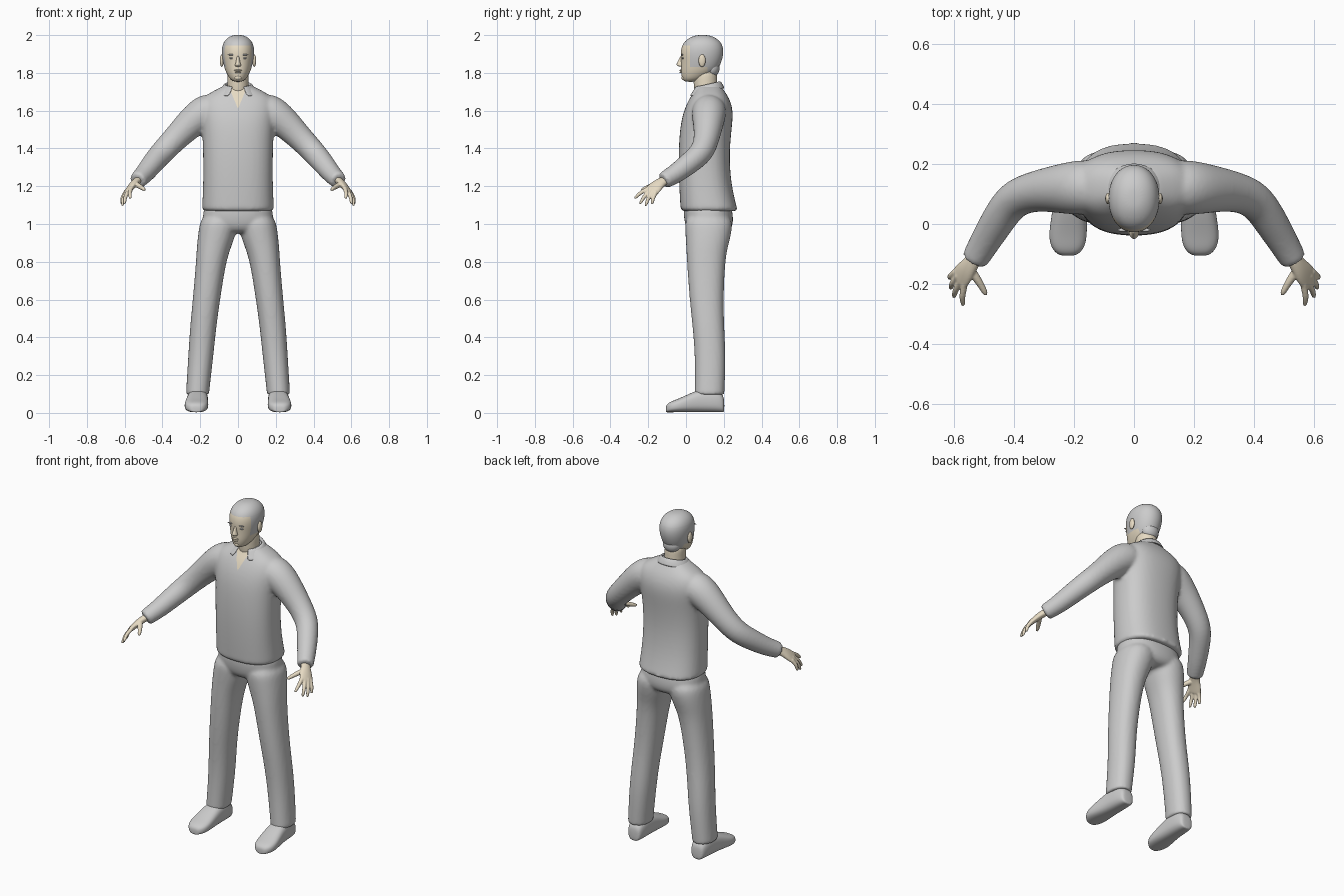
import bpy, bmesh, math
from mathutils import Vector

cube = bpy.data.objects.get("Cube")
if cube:
    bpy.data.objects.remove(cube)


def material(name, rgb):
    m = bpy.data.materials.new(name)
    m.use_nodes = True
    m.diffuse_color = (*rgb, 1)
    m.node_tree.nodes["Principled BSDF"].inputs["Base Color"].default_value = (*rgb, 1)
    return m


GREY = material("cloth_grey", (0.60, 0.60, 0.60))
SKIN = material("warm_skin", (0.80, 0.71, 0.55))


def loft(bm, rings, power=1.0, sides=20):
    """Closed skin through rings of (centre, half axis u, half axis v)."""
    loops = []
    for c, u, v in rings:
        loop = []
        for i in range(sides):
            a = math.tau * i / sides
            ca, sa = math.cos(a), math.sin(a)
            p = c + u * math.copysign(abs(ca) ** power, ca) + v * math.copysign(abs(sa) ** power, sa)
            loop.append(bm.verts.new(p))
        loops.append(loop)
    for a, b in zip(loops, loops[1:]):
        for i in range(sides):
            j = (i + 1) % sides
            bm.faces.new((a[i], a[j], b[j], b[i]))
    bm.faces.new(loops[0])
    bm.faces.new(loops[-1])


def stack(bm, rows, side=1, power=1.0):
    """Horizontal rings given as (z, front y, back y, half width, centre x)."""
    loft(bm, [(Vector((side * cx, (f + b) / 2, z)), Vector((w, 0, 0)), Vector((0, (b - f) / 2, 0)))
              for z, f, b, w, cx in rows], power)


def tube(bm, pts, side=1, sides=12):
    """Round tube through (x, y, z, radius)."""
    ps = [Vector((side * x, y, z)) for x, y, z, r in pts]
    rings = []
    for i, p in enumerate(ps):
        t = (ps[min(i + 1, len(ps) - 1)] - ps[max(i - 1, 0)]).normalized()
        u = t.cross(Vector((0, 0, 1))).normalized()
        rings.append((p, u * pts[i][3], u.cross(t) * pts[i][3]))
    loft(bm, rings, sides=sides)


def finish(name, bm, mat, voxel=0, smooth=0, subdiv=2, solid=0):
    """Turn the bmesh into an object and bake its modifiers."""
    bmesh.ops.recalc_face_normals(bm, faces=bm.faces)
    me = bpy.data.meshes.new(name)
    bm.to_mesh(me)
    bm.free()
    me.materials.append(mat)
    ob = bpy.data.objects.new(name, me)
    bpy.context.collection.objects.link(ob)
    if solid:
        ob.modifiers.new("thickness", "SOLIDIFY").thickness = solid
    sub = ob.modifiers.new("round", "SUBSURF")
    sub.levels = sub.render_levels = subdiv
    if voxel:
        rm = ob.modifiers.new("fuse", "REMESH")
        rm.mode, rm.voxel_size = "VOXEL", voxel
        sm = ob.modifiers.new("relax", "SMOOTH")
        sm.iterations, sm.factor = smooth, 0.5
    bpy.context.view_layer.update()
    baked = bpy.data.meshes.new_from_object(ob.evaluated_get(bpy.context.evaluated_depsgraph_get()))
    ob.modifiers.clear()
    ob.data = baked
    for p in baked.polygons:
        p.use_smooth = True
    return ob


def paint(ob, mat, rule, cuts):
    """Cut along planes, then give the second material to faces obeying the rule."""
    ob.data.materials.append(mat)
    bm = bmesh.new()
    bm.from_mesh(ob.data)
    for co, no in cuts:
        bmesh.ops.bisect_plane(bm, geom=bm.verts[:] + bm.edges[:] + bm.faces[:], dist=1e-5,
                               plane_co=co, plane_no=no)
    for f in bm.faces:
        f.material_index = 1 if rule(f.calc_center_median()) else 0
        f.smooth = True
    bm.to_mesh(ob.data)
    bm.free()


def blob(name, mat, loc, size):
    bm = bmesh.new()
    bmesh.ops.create_uvsphere(bm, u_segments=12, v_segments=8, radius=1)
    for v in bm.verts:
        v.co = Vector(loc) + Vector(v.co[i] * size[i] for i in range(3))
    return finish(name, bm, mat, subdiv=1)


# Shirt: body and sleeves fused, with an open neck
bm = bmesh.new()
stack(bm, [(1.065, -.03, .278, .192, 0), (1.075, -.03, .274, .193, 0), (1.2, -.038, .242, .186, 0),
           (1.35, -.042, .23, .186, 0), (1.48, -.036, .24, .19, 0), (1.56, -.024, .25, .2, 0),
           (1.62, -.005, .247, .205, 0), (1.67, .02, .228, .19, 0), (1.7, .042, .207, .14, 0),
           (1.725, .055, .19, .09, 0), (1.735, .06, .18, .07, 0)], power=.82)
for s in (1, -1):
    tube(bm, [(.1, .125, 1.62, .085), (.18, .122, 1.592, .095), (.245, .118, 1.54, .083),
              (.32, .112, 1.465, .07), (.4, .09, 1.382, .065), (.445, .028, 1.33, .06),
              (.495, -.055, 1.265, .052), (.53, -.115, 1.232, .046), (.534, -.122, 1.228, .045)], s, 20)
shirt = finish("shirt", bm, GREY, voxel=.01, smooth=4)
paint(shirt, SKIN, lambda c: abs(c.x) < (c.z - 1.61) * .42 and c.y < .1,
      [((0, 0, 1.61), (1, 0, -.42)), ((0, 0, 1.61), (1, 0, .42))])

# Collar: folded band, open at the front with hanging points
bm = bmesh.new()
rows = []
for i in range(25):
    a = math.radians(-155 + 310 * i / 24)
    k = (1 - math.cos(a)) / 2
    sx, cy = math.sin(a), math.cos(a)
    rows.append([bm.verts.new(p) for p in (
        (.062 * sx, .112 + .06 * cy, 1.735 - .01 * k),
        (.07 * sx, .112 + .068 * cy, 1.765 - .035 * k),
        (.09 * sx, .11 + .085 * cy, 1.738 - .04 * k),
        ((.1 + .02 * k) * sx, .11 + (.095 + .01 * k) * cy, 1.72 - .045 * k))])
for a, b in zip(rows, rows[1:]):
    for j in range(3):
        bm.faces.new((a[j], b[j], b[j + 1], a[j + 1]))
finish("collar", bm, GREY, subdiv=1, solid=.007)

# Trousers: hips and two legs fused
bm = bmesh.new()
stack(bm, [(1.13, -.015, .235, .175, 0), (1.05, -.014, .25, .188, 0), (1.0, -.008, .252, .19, 0),
           (.965, .01, .235, .15, 0), (.95, .04, .2, .1, 0)], power=.85)
for s in (1, -1):
    stack(bm, [(1.06, -.008, .245, .1, .092), (.97, -.006, .248, .104, .106), (.88, 0, .222, .092, .127),
               (.8, .004, .208, .08, .143), (.6, .018, .198, .073, .167), (.45, .035, .203, .07, .185),
               (.3, .047, .212, .067, .197), (.12, .046, .205, .062, .213),
               (.1, .045, .204, .062, .214), (.095, .046, .203, .06, .214)], s, .9)
finish("trousers", bm, GREY, voxel=.01, smooth=4)

for s, label in ((1, "left"), (-1, "right")):
    # Shoe: upright sections from heel to toe
    bm = bmesh.new()
    loft(bm, [(Vector((s * x, y, h / 2 + .003)), Vector((w, 0, 0)), Vector((0, 0, h / 2)))
              for x, y, w, h in [(.21, .203, .03, .07), (.21, .192, .043, .1), (.211, .15, .052, .125),
                                 (.213, .08, .055, .125), (.217, .02, .06, .1), (.221, -.04, .065, .072),
                                 (.221, -.08, .056, .058), (.221, -.1, .036, .045), (.221, -.106, .02, .03)]], .75)
    finish(label + "_shoe", bm, GREY)

    # Hand: flattened palm, four fingers and a thumb
    bm = bmesh.new()
    across = Vector((s * .5, .76, -.4)).normalized()
    along = Vector((s * .45, -.7, -.55)).normalized()
    flat = across.cross(along).normalized()
    loft(bm, [(Vector((s * x, y, z)), across * w, flat * t)
              for x, y, z, w, t in [(.515, -.09, 1.243, .026, .022), (.545, -.135, 1.22, .029, .02),
                                    (.565, -.16, 1.198, .04, .018), (.584, -.185, 1.172, .042, .014),
                                    (.588, -.19, 1.167, .038, .011)]])
    knuckles = [(.567, -.209, 1.182), (.58, -.195, 1.174), (.591, -.18, 1.167), (.598, -.163, 1.161)]
    tips = [(.571, -.274, 1.135), (.603, -.246, 1.105), (.614, -.216, 1.095), (.618, -.181, 1.105)]
    for k, t in zip(knuckles, tips):
        a, b = Vector(k), Vector(t)
        mid = (a + b) / 2 + Vector((.006, -.002, .006))
        tube(bm, [(*(a + (a - b) * .3), .012), (*a, .012), (*mid, .0105), (*(b * .85 + a * .15), .009),
                  (*b, .005)], s)
    tube(bm, [(.55, -.145, 1.215, .016), (.53, -.175, 1.205, .015), (.51, -.205, 1.193, .012),
              (.497, -.23, 1.183, .01), (.493, -.238, 1.179, .005)], s)
    finish(label + "_hand", bm, SKIN, voxel=.004, smooth=2)

    # Ear, eye and brow
    blob(label + "_ear", SKIN, (s * .086, .085, 1.865), (.011, .02, .034))
    blob(label + "_eye", GREY, (s * .034, -.0165, 1.878), (.013, .006, .005))
    blob(label + "_brow", GREY, (s * .036, -.02, 1.896), (.02, .006, .0035))

# Neck
bm = bmesh.new()
stack(bm, [(1.66, .05, .18, .06, 0), (1.72, .042, .168, .058, 0), (1.76, .038, .165, .056, 0),
           (1.83, .04, .165, .058, 0)])
finish("neck", bm, SKIN)

# Head: skin with a close hair cap, nape included
bm = bmesh.new()
stack(bm, [(1.752, -.005, .05, .018, 0), (1.765, -.019, .09, .042, 0), (1.795, -.027, .145, .06, 0),
           (1.82, -.028, .172, .071, 0), (1.86, -.027, .19, .081, 0), (1.9, -.031, .2, .087, 0),
           (1.94, -.025, .198, .086, 0), (1.97, -.007, .18, .073, 0), (1.99, .025, .15, .051, 0),
           (2.001, .06, .115, .022, 0)], power=.95)
head = finish("head", bm, GREY)
paint(head, SKIN, lambda c: c.z < 1.945 and (c.y < .022 or (c.z < 1.83 and c.y < .115)),
      [((0, 0, 1.945), (0, 0, 1)), ((0, .022, 0), (0, 1, 0)), ((0, .115, 0), (0, 1, 0)),
       ((0, 0, 1.83), (0, 0, 1))])
blob("nape_hair", GREY, (0, .135, 1.825), (.056, .046, .05))

# Nose and lips
bm = bmesh.new()
stack(bm, [(1.832, -.034, -.01, .01, 0), (1.838, -.048, -.01, .018, 0), (1.846, -.052, -.01, .015, 0),
           (1.865, -.041, -.01, .009, 0), (1.892, -.03, -.01, .007, 0)])
finish("nose", bm, SKIN)
blob("upper_lip", SKIN, (0, -.026, 1.813), (.022, .01, .005))
blob("lower_lip", SKIN, (0, -.025, 1.803), (.018, .01, .005))
blob("chin", SKIN, (0, -.012, 1.775), (.02, .013, .014))
